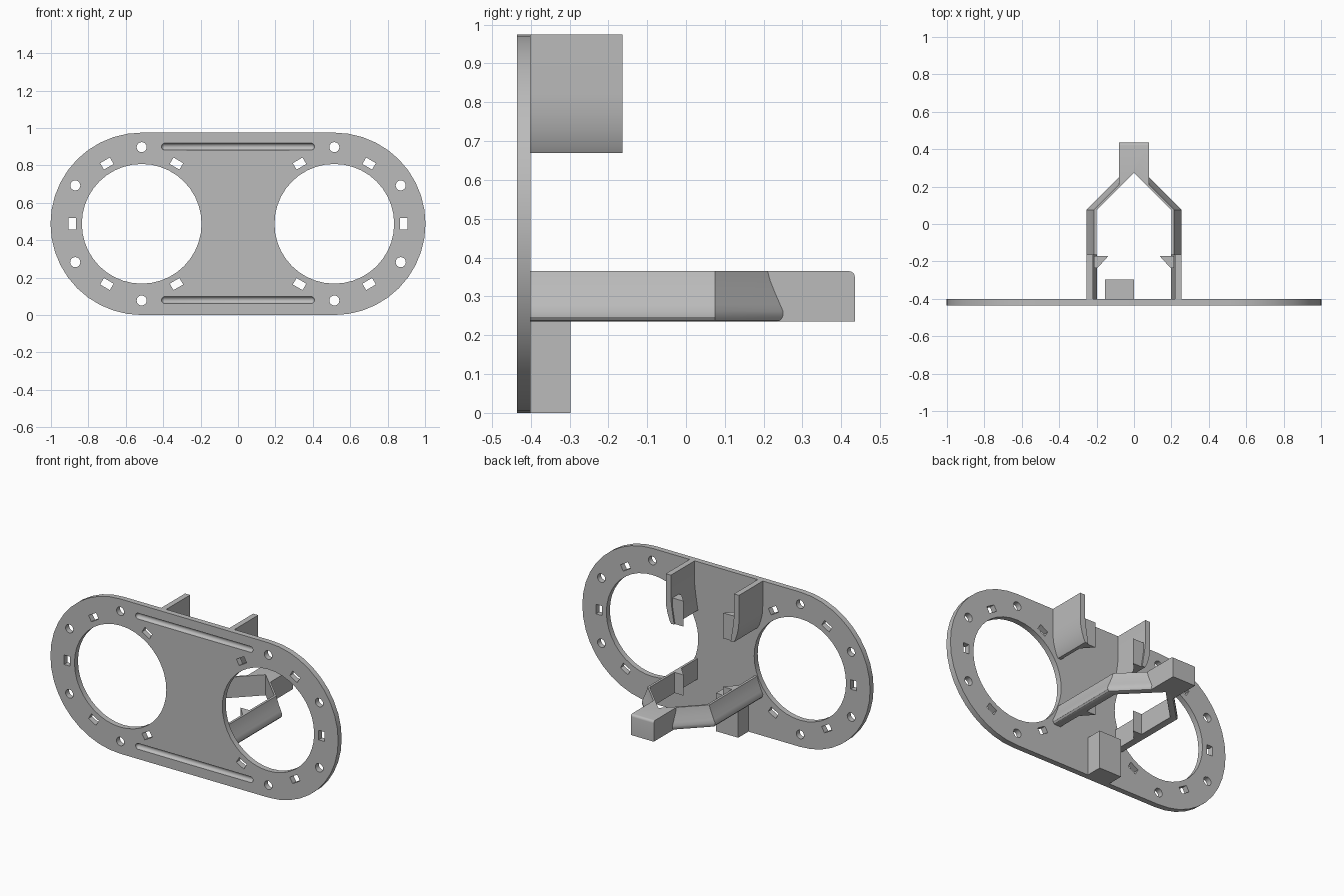
import bpy, bmesh
from math import sin, cos, pi, radians
from mathutils import Vector, Matrix

cube = bpy.data.objects.get("Cube")
if cube:
    bpy.data.objects.remove(cube, do_unlink=True)

grey = bpy.data.materials.new("plain_grey")
grey.use_nodes = True
colour = (0.5, 0.5, 0.5, 1)
grey.diffuse_color = colour
grey.node_tree.nodes["Principled BSDF"].inputs["Base Color"].default_value = colour

BACK = -0.40          # rear face of the plate
THICK = 0.035
MID = 0.4875          # plate half height
RING_X = 0.515        # centres of the two round openings


def finish(obj, angle=30):
    obj.data.materials.clear()
    obj.data.materials.append(grey)
    bpy.ops.object.select_all(action='DESELECT')
    obj.select_set(True)
    bpy.context.view_layer.objects.active = obj
    bpy.ops.object.shade_smooth_by_angle(angle=radians(angle))
    return obj


def loft(name, rings, bevel=None):
    """Skin a list of matching rings of 3D points and cap both ends."""
    bm = bmesh.new()
    loops = [[bm.verts.new(p) for p in ring] for ring in rings]
    n = len(rings[0])
    for a, b in zip(loops, loops[1:]):
        for i in range(n):
            j = (i + 1) % n
            bm.faces.new((a[i], a[j], b[j], b[i]))
    bm.faces.new(loops[0])
    bm.faces.new(loops[-1])
    bmesh.ops.recalc_face_normals(bm, faces=bm.faces)
    if bevel:
        edges = [e for e in bm.edges if bevel(e)]
        bmesh.ops.bevel(bm, geom=edges, offset=0.015, segments=4,
                        profile=0.5, affect='EDGES')
    mesh = bpy.data.meshes.new(name)
    bm.to_mesh(mesh)
    bm.free()
    obj = bpy.data.objects.new(name, mesh)
    bpy.context.collection.objects.link(obj)
    return finish(obj)


def along_y(profile, y0, y1):
    return [[(x, y, z) for x, z in profile] for y in (y0, y1)]


def along_z(outline, z0, z1):
    return [[(x, y, z) for x, y in outline] for z in (z0, z1)]


def arc(cx, cz, r, start, end, steps):
    angles = [start + (end - start) * i / steps for i in range(steps + 1)]
    return [(cx + r * cos(a), cz + r * sin(a)) for a in angles]


def circle(cx, cz, r, steps):
    return arc(cx, cz, r, 0, 2 * pi, steps)[:-1]


# Plate outline with openings, screw holes and rectangular vents
outlines = [arc(RING_X, MID, MID, -pi / 2, pi / 2, 20)
            + arc(-RING_X, MID, MID, pi / 2, 3 * pi / 2, 20)]
for side in (1, -1):
    cx = side * RING_X
    outlines.append(circle(cx, MID, 0.32, 40))
    for deg in (-90, -30, 30, 90):
        a = radians(deg)
        outlines.append(circle(cx + side * 0.41 * cos(a), MID + 0.41 * sin(a), 0.027, 16))
    for deg in (-120, -60, 0, 60, 120):
        a = radians(deg)
        u = Vector((side * cos(a), sin(a)))
        t = Vector((-u.y, u.x))
        c = Vector((cx, MID)) + u * 0.372
        outlines.append([c + u * i * 0.02 + t * j * 0.03
                         for i, j in ((-1, -1), (1, -1), (1, 1), (-1, 1))])

curve = bpy.data.curves.new("plate_outline", 'CURVE')
curve.dimensions = '2D'
curve.fill_mode = 'BOTH'
curve.extrude = THICK / 2
for pts in outlines:
    spline = curve.splines.new('POLY')
    spline.points.add(len(pts) - 1)
    for point, (x, z) in zip(spline.points, pts):
        point.co = (x, z, 0, 1)
    spline.use_cyclic_u = True
plate = bpy.data.objects.new("plate", curve)
bpy.context.collection.objects.link(plate)
bpy.ops.object.select_all(action='DESELECT')
plate.select_set(True)
bpy.context.view_layer.objects.active = plate
bpy.ops.object.convert(target='MESH')
plate = bpy.context.view_layer.objects.active
plate.name = "plate"
bm = bmesh.new()
bm.from_mesh(plate.data)
bmesh.ops.remove_doubles(bm, verts=bm.verts, dist=0.0002)
bm.transform(Matrix.Translation((0, BACK - THICK / 2, 0)) @ Matrix.Rotation(pi / 2, 4, 'X'))
bmesh.ops.recalc_face_normals(bm, faces=bm.faces)
bm.to_mesh(plate.data)
bm.free()

# Two shallow round grooves in the front face
for label, z in (("upper", 0.9), ("lower", 0.08)):
    bm = bmesh.new()
    bmesh.ops.create_uvsphere(bm, u_segments=16, v_segments=12, radius=0.019,
                              matrix=Matrix.Rotation(pi / 2, 4, 'Y'))
    middle = [v for v in bm.verts if abs(v.co.x) < 1e-5]
    for v in bm.verts:
        if v not in middle:
            v.co.x += 0.39 if v.co.x > 0 else -0.39
    mesh = bpy.data.meshes.new(label + "_groove_cutter")
    bm.to_mesh(mesh)
    bm.free()
    cutter = bpy.data.objects.new(label + "_groove_cutter", mesh)
    bpy.context.collection.objects.link(cutter)
    cutter.location = (0, BACK - THICK, z)
    cutter.hide_render = True
    cutter.hide_set(True)
    mod = plate.modifiers.new(label + "_groove", 'BOOLEAN')
    mod.operation = 'DIFFERENCE'
    mod.solver = 'EXACT'
    mod.object = cutter
bpy.context.view_layer.objects.active = plate
for mod in list(plate.modifiers):
    bpy.ops.object.modifier_apply(modifier=mod.name)
for obj in [o for o in bpy.data.objects if o.name.endswith("_groove_cutter")]:
    bpy.data.objects.remove(obj, do_unlink=True)
finish(plate)

# Cross-sections (x, z) of the curved upper clip and the lower arm
clip = [(0.255, 0.975), (0.255, 0.82), (0.252, 0.77), (0.243, 0.73), (0.23, 0.69),
        (0.218, 0.67), (0.197, 0.67), (0.205, 0.72), (0.213, 0.77), (0.22, 0.83),
        (0.22, 0.975)]
arm = [(0.2, 0.365), (0.215, 0.365), (0.222, 0.34), (0.234, 0.31), (0.247, 0.28),
       (0.255, 0.262), (0.254, 0.247), (0.247, 0.238), (0.238, 0.235), (0.2, 0.235)]
hook = [(0.215, -0.172), (0.138, -0.172), (0.195, -0.235), (0.215, -0.235)]

for side, label in ((1, "left"), (-1, "right")):
    clip_s = [(side * x, z) for x, z in clip]
    loft(label + "_upper_clip", along_y(clip_s, BACK, -0.163))
    # Arm runs straight back, then slants in to the centre
    straight = along_y([(side * x, z) for x, z in arm], BACK, 0.075)
    slant = [(side * (x - 0.2), 0.275, z) for x, z in arm]
    loft(label + "_lower_arm", straight + [slant])
    hook_s = [(side * x, y) for x, y in hook]
    loft(label + "_upper_hook", along_z(hook_s, 0.67, 0.83))
    loft(label + "_lower_hook", along_z(hook_s, 0.235, 0.365))

# Notched block joining the two arms, rounded on its top rear edge
end = [(0, 0.275), (0.08, 0.195), (0.08, 0.435), (-0.08, 0.435), (-0.08, 0.195)]
loft("arm_end_block", along_z(end, 0.235, 0.365),
     bevel=lambda e: all(v.co.z > 0.36 and v.co.y > 0.43 for v in e.verts))

# Foot block at the base of the plate
foot = [(-0.155, BACK), (0, BACK), (0, -0.298), (-0.155, -0.298)]
loft("foot_block", along_z(foot, 0, 0.24))
